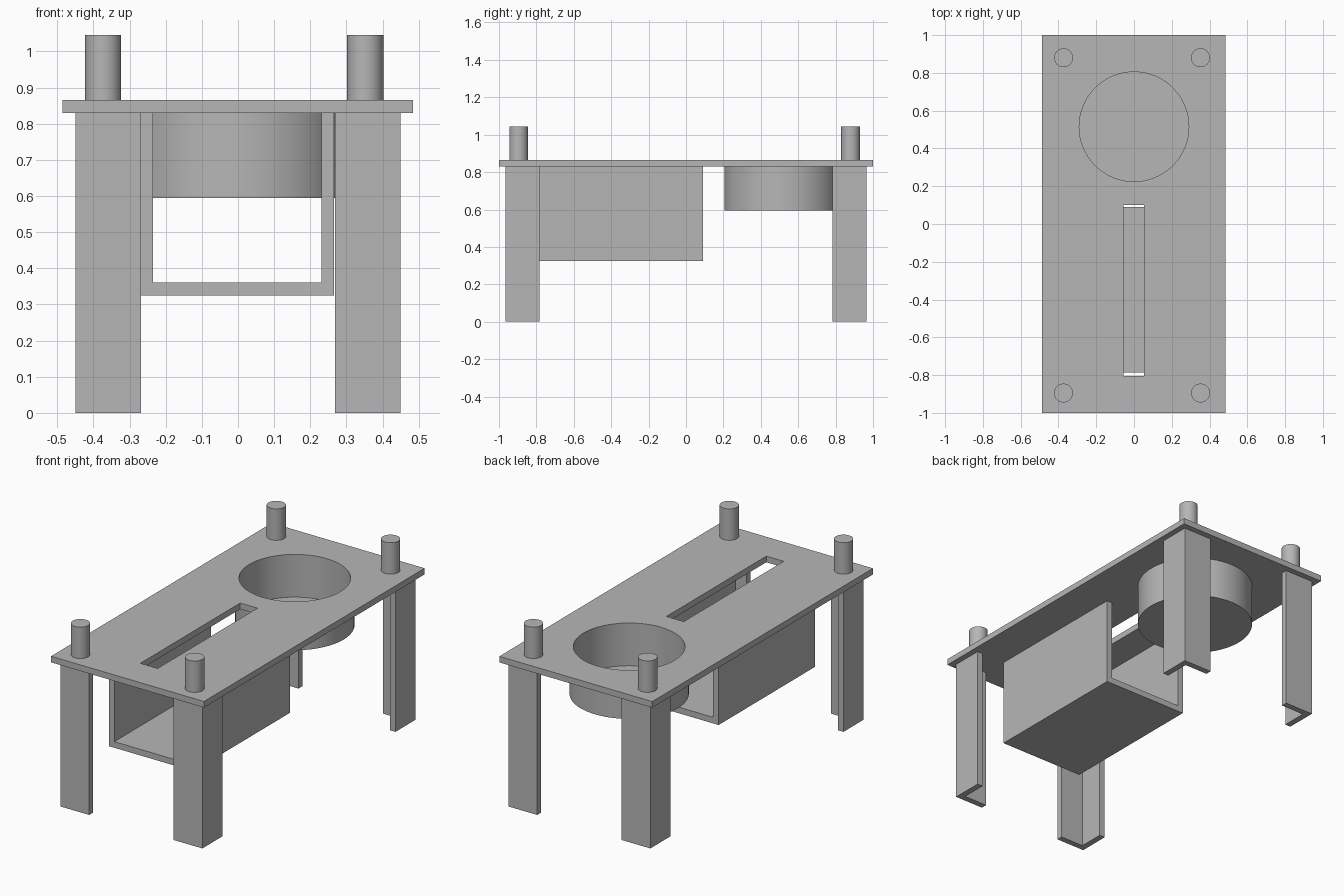
import bpy, bmesh, math
from mathutils import Matrix, Vector

cube = bpy.data.objects.get("Cube")
if cube:
    bpy.data.objects.remove(cube, do_unlink=True)

grey = bpy.data.materials.new("plain grey")
grey.use_nodes = True
colour = (0.47, 0.47, 0.47, 1)
grey.diffuse_color = colour
grey.node_tree.nodes["Principled BSDF"].inputs["Base Color"].default_value = colour

TOP, UNDER = 0.865, 0.83     # deck faces
WALL = 0.035                 # sheet thickness
CUP_Y, CUP_R = 0.515, 0.29


def finish(name, bm, smooth=False):
    bmesh.ops.recalc_face_normals(bm, faces=bm.faces)
    mesh = bpy.data.meshes.new(name)
    bm.to_mesh(mesh)
    bm.free()
    mesh.materials.append(grey)
    obj = bpy.data.objects.new(name, mesh)
    bpy.context.collection.objects.link(obj)
    if smooth:
        bpy.ops.object.select_all(action='DESELECT')
        obj.select_set(True)
        bpy.context.view_layer.objects.active = obj
        bpy.ops.object.shade_smooth_by_angle(angle=math.radians(30))
    return obj


def box(name, x, y, z):
    bm = bmesh.new()
    bmesh.ops.create_cube(bm, size=1)
    for v in bm.verts:
        v.co = [a + (b - a) * (c + 0.5) for c, (a, b) in zip(v.co, (x, y, z))]
    return finish(name, bm)


def cylinder(name, x, y, z0, z1, radius, segments=64):
    bm = bmesh.new()
    place = Matrix.Translation((x, y, (z0 + z1) / 2))
    bmesh.ops.create_cone(bm, cap_ends=True, segments=segments, radius1=radius,
                          radius2=radius, depth=z1 - z0, matrix=place)
    return finish(name, bm, smooth=True)


def extrude(name, outline, direction):
    bm = bmesh.new()
    face = bm.faces.new([bm.verts.new(p) for p in outline])
    new = bmesh.ops.extrude_face_region(bm, geom=[face], use_keep_orig=True)["geom"]
    bmesh.ops.translate(bm, vec=direction,
                        verts=[g for g in new if isinstance(g, bmesh.types.BMVert)])
    return finish(name, bm)


# Deck with a round opening and a long slot
deck = box("deck", (-0.486, 0.484), (-1, 1), (UNDER, TOP))
cutters = [cylinder("round_cutter", 0, CUP_Y, 0.7, 1, CUP_R, 96),
           box("slot_cutter", (-0.056, 0.054), (-0.805, 0.1), (0.7, 1))]
for cutter in cutters:
    cutter.hide_render = True
    cutter.hide_set(True)
    cut = deck.modifiers.new(cutter.name, 'BOOLEAN')
    cut.operation = 'DIFFERENCE'
    cut.solver = 'EXACT'
    cut.object = cutter
bpy.context.view_layer.objects.active = deck
for cut in list(deck.modifiers):
    bpy.ops.object.modifier_apply(modifier=cut.name)
for cutter in cutters:
    bpy.data.objects.remove(cutter, do_unlink=True)
bpy.ops.object.select_all(action='DESELECT')
deck.select_set(True)
bpy.ops.object.shade_smooth_by_angle(angle=math.radians(30))

# Round cup hanging under the opening, turned from its wall profile
bm = bmesh.new()
profile = [(0, 0.595), (0.31, 0.595), (0.31, UNDER), (CUP_R, UNDER),
           (CUP_R, 0.62), (0, 0.62)]
verts = [bm.verts.new((r, CUP_Y, z)) for r, z in profile]
edges = [bm.edges.new(pair) for pair in zip(verts, verts[1:])]
bmesh.ops.spin(bm, geom=verts + edges, cent=(0, CUP_Y, 0), axis=(0, 0, 1),
               angle=math.tau, steps=96)
bmesh.ops.remove_doubles(bm, verts=bm.verts, dist=0.0001)
finish("cup", bm, smooth=True)

# Open-ended channel under the slot
L, R, B = -0.27, 0.266, 0.325
channel = [(L, UNDER), (L, B), (R, B), (R, UNDER), (R - WALL, UNDER),
           (R - WALL, B + WALL), (L + WALL, B + WALL), (L + WALL, UNDER)]
extrude("channel", [(x, -0.785, z) for x, z in channel], Vector((0, 0.875, 0)))

# Angle-section legs and the pegs above them
W = 0.182
angle = [(0, 0), (W, 0), (W, WALL), (WALL, WALL), (WALL, W), (0, W)]
for sx, side, peg_x in ((-1, "right", -0.373), (1, "left", 0.352)):
    for sy, end, peg_y in ((-1, "front", -0.895), (1, "back", 0.88)):
        outline = [(sx * (0.45 - u), sy * (0.966 - v), 0) for u, v in angle]
        extrude(f"{end}_{side}_leg", outline, Vector((0, 0, UNDER)))
        cylinder(f"{end}_{side}_peg", peg_x, peg_y, TOP, 1.045, 0.05)
